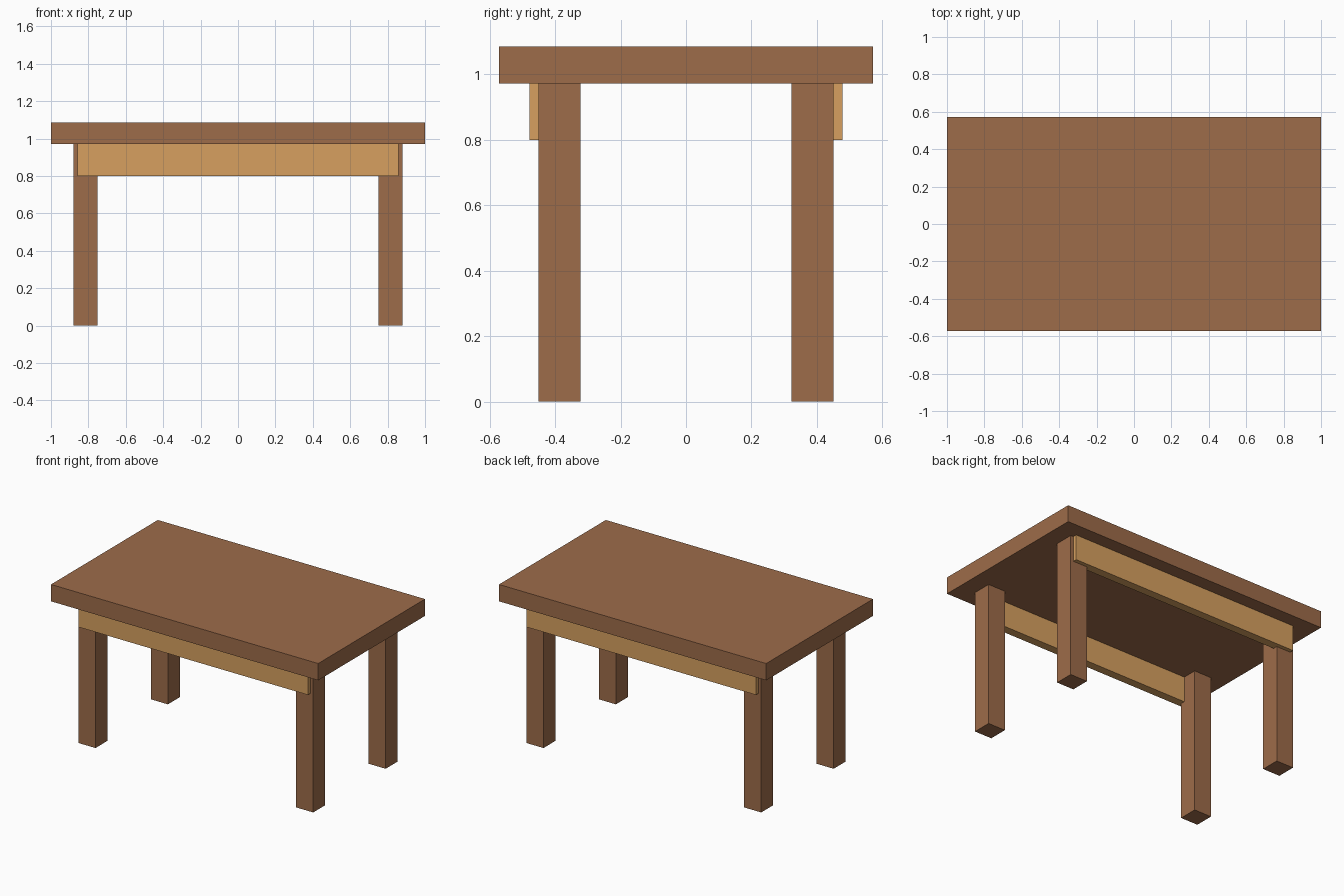
import bpy

if "Cube" in bpy.data.objects:
    bpy.data.objects.remove(bpy.data.objects["Cube"])


def material(name, color):
    mat = bpy.data.materials.new(name)
    mat.diffuse_color = (*color, 1)
    mat.use_nodes = True
    mat.node_tree.nodes["Principled BSDF"].inputs["Base Color"].default_value = mat.diffuse_color
    return mat


def box(name, lo, hi, mat):
    centre = [(a + b) / 2 for a, b in zip(lo, hi)]
    bpy.ops.mesh.primitive_cube_add(size=1, location=centre)
    obj = bpy.context.object
    obj.name = name
    obj.scale = [b - a for a, b in zip(lo, hi)]
    bpy.ops.object.transform_apply(location=False, rotation=False, scale=True)
    obj.data.materials.append(mat)


dark = material("dark_wood", (0.34, 0.15, 0.068))
light = material("light_wood", (0.68, 0.352, 0.117))

UNDER, TOP = 0.972, 1.086

# Table top
box("table_top", (-1, -0.571, UNDER), (1, 0.571, TOP), dark)

for side, sy in (("front", -1), ("back", 1)):
    # Long rail let into the outer faces of the legs
    y0, y1 = sorted((sy * 0.421, sy * 0.478))
    box(f"{side}_rail", (-0.858, y0, 0.80), (0.858, y1, UNDER), light)
    # Square legs
    for end, sx in (("left", -1), ("right", 1)):
        x0, x1 = sorted((sx * 0.751, sx * 0.879))
        y0, y1 = sorted((sy * 0.323, sy * 0.451))
        box(f"{side}_{end}_leg", (x0, y0, 0), (x1, y1, UNDER), dark)
